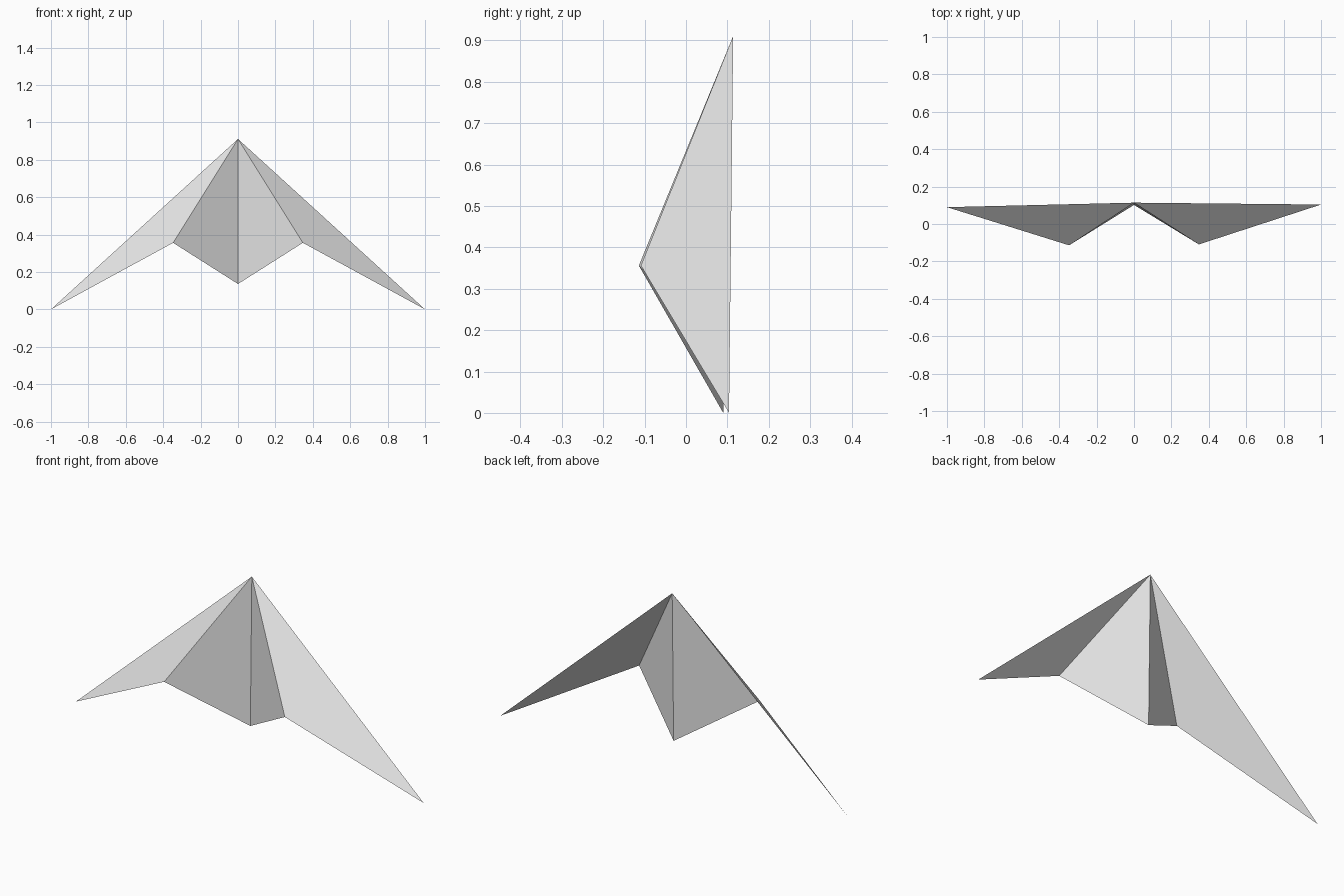
import bpy
import bmesh

if "Cube" in bpy.data.objects:
    bpy.data.objects.remove(bpy.data.objects["Cube"])

# Single pale grey paper colour
paper = bpy.data.materials.new("pale_grey_paper")
paper.diffuse_color = (0.8, 0.8, 0.8, 1.0)
paper.use_nodes = True
paper.node_tree.nodes["Principled BSDF"].inputs["Base Color"].default_value = paper.diffuse_color

NOSE = (0.0, 0.114, 0.911)
KEEL = (0.0, 0.102, 0.136)
YAW = 0.007  # slight turn of the folded sheet about its centre line


def side_point(side, x, y, z):
    """Point on the left (-1) or right (+1) half of the sheet."""
    return (side * x, y + YAW * side * x, z)


# Folded sheet: two keel panels and two swept wings, sharing their folds
bm = bmesh.new()
nose, keel = bm.verts.new(NOSE), bm.verts.new(KEEL)
for side in (-1, 1):
    fold = bm.verts.new(side_point(side, 0.347, -0.1115, 0.356))
    tip = bm.verts.new(side_point(side, 1.0, 0.097, 0.0))
    for panel in ((nose, fold, keel), (nose, tip, fold)):
        # Keep every panel facing the front
        bm.faces.new(panel if side < 0 else panel[::-1])

mesh = bpy.data.meshes.new("paper_plane")
bm.to_mesh(mesh)
bm.free()
mesh.materials.append(paper)
plane = bpy.data.objects.new("paper_plane", mesh)
bpy.context.collection.objects.link(plane)
